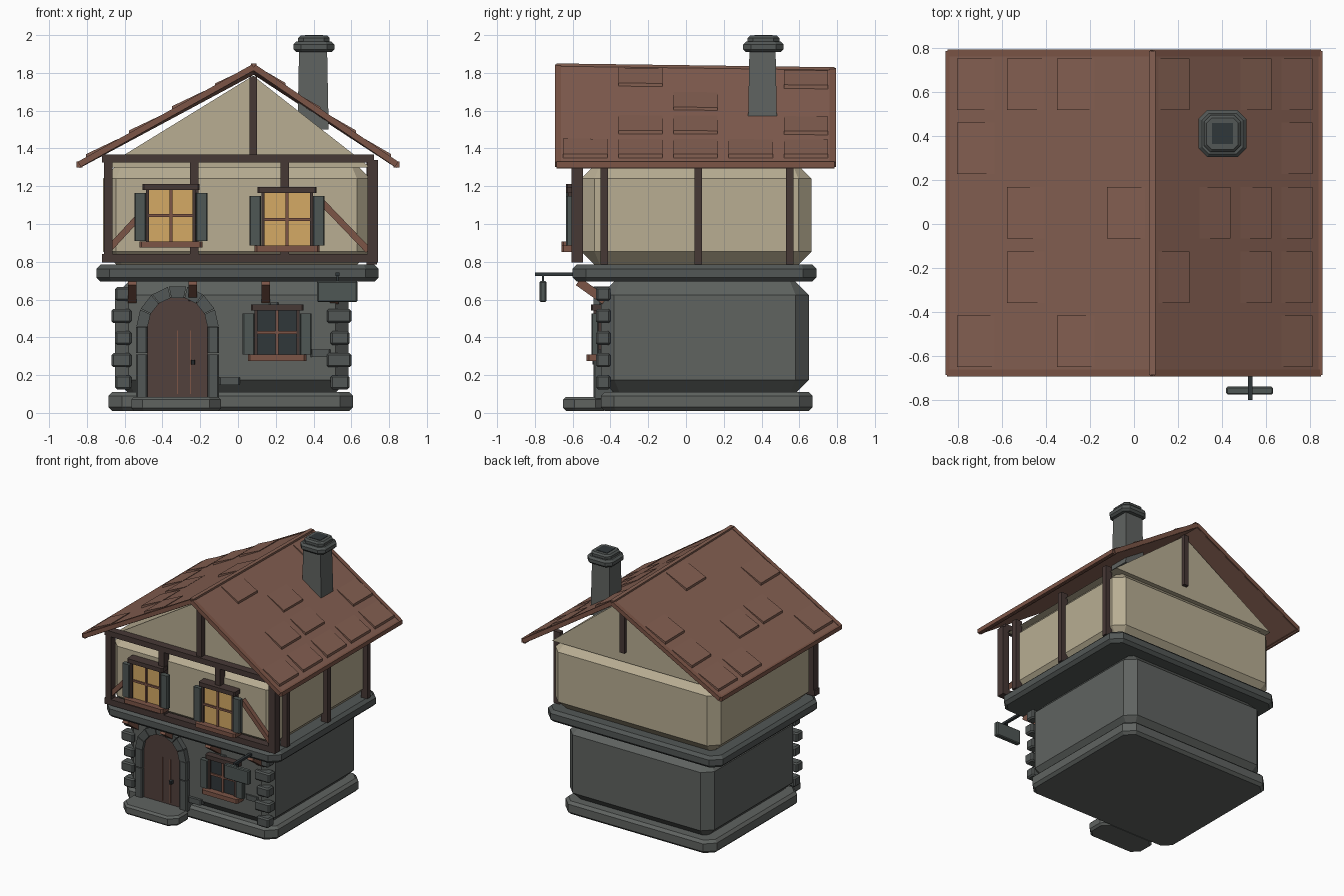
import bpy, bmesh, math
from mathutils import Vector, Matrix

old = bpy.data.objects.get("Cube")
if old:
    bpy.data.objects.remove(old)


def material(name, r, g, b):
    m = bpy.data.materials.new(name)
    m.use_nodes = True
    m.diffuse_color = (r, g, b, 1)
    m.node_tree.nodes["Principled BSDF"].inputs["Base Color"].default_value = (r, g, b, 1)
    return m


STONE = material("wall stone", .115, .125, .118)
BLOCK = material("trim stone", .085, .095, .092)
SHUTTER = material("shutter green grey", .078, .095, .09)
PLASTER = material("cream plaster", .48, .42, .29)
TIMBER = material("dark timber", .062, .04, .036)
DOOR = material("door wood", .085, .053, .045)
WARM = material("warm wood", .2, .09, .062)
ROOF = material("roof brown", .23, .115, .083)
AMBER = material("lit glass", .66, .4, .13)
DARK = material("dark glass", .03, .038, .042)


def finish(bm, name, mat):
    bmesh.ops.recalc_face_normals(bm, faces=bm.faces)
    mesh = bpy.data.meshes.new(name)
    bm.to_mesh(mesh)
    bm.free()
    mesh.materials.append(mat)
    ob = bpy.data.objects.new(name, mesh)
    bpy.context.collection.objects.link(ob)
    return ob


def bevel(bm, edges, size):
    bmesh.ops.bevel(bm, geom=edges, offset=size, segments=1, affect='EDGES', profile=.5)


def box(name, x, y, z, mat, corner=0, edge=0, taper=1):
    """Box from bounds; corner chamfers the uprights, edge the rims."""
    bm = bmesh.new()
    bmesh.ops.create_cube(bm, size=1)
    for v in bm.verts:
        k = taper if v.co.z > 0 else 1
        v.co = [(a + b) / 2 + c * (b - a) * s
                for (a, b), c, s in zip((x, y, z), v.co, (k, k, 1))]
    level = lambda e: abs(e.verts[0].co.z - e.verts[1].co.z) < 1e-4
    if corner:
        bevel(bm, [e for e in bm.edges if not level(e)], corner)
    if edge:
        bevel(bm, [e for e in bm.edges if level(e)], edge)
    return finish(bm, name, mat)


def beam(name, p, q, size, mat):
    p, q = Vector(p), Vector(q)
    turn = (q - p).to_track_quat('Z', 'Y').to_matrix().to_4x4()
    bm = bmesh.new()
    bmesh.ops.create_cube(bm, size=1, matrix=Matrix.Translation((p + q) / 2) @ turn
                          @ Matrix.Diagonal((size, size, (q - p).length, 1)))
    return finish(bm, name, mat)


def solid(name, points, shift, mat):
    """Polygon swept along a vector."""
    bm = bmesh.new()
    face = bm.faces.new([bm.verts.new(p) for p in points])
    new = bmesh.ops.extrude_face_region(bm, geom=[face], use_keep_orig=True)
    bmesh.ops.translate(bm, vec=shift, verts=[g for g in new["geom"]
                                              if isinstance(g, bmesh.types.BMVert)])
    return finish(bm, name, mat)


def profile(name, xz, y0, y1, mat):
    return solid(name, [(x, y0, z) for x, z in xz], (0, y1 - y0, 0), mat)


# Main masses
box("plinth", (-.685, .61), (-.45, .67), (.01, .11), STONE, .07, .02)
box("ground_wall", (-.65, .585), (-.45, .65), (.1, .7), STONE, .07, .075)
box("ledge", (-.75, .745), (-.6, .69), (.695, .785), BLOCK, .07, .022)
box("upper_wall", (-.715, .7), (-.555, .665), (.78, 1.315), PLASTER, .07, .075)
profile("gable", [(-.71, 1.3), (.7, 1.3), (.08, 1.785)], -.545, .64, PLASTER)

# Roof slabs, ridge and edge boards
RX, FRONT, BACK, EAVE = .083, -.685, .785, 1.33


def roof_point(side, t, y, lift=0):
    ridge = 1.845 - .02 * (y - FRONT) / (BACK - FRONT)
    end = .84 * side
    return Vector((RX + (end - RX) * t, y, ridge + (EAVE - ridge) * t + lift))


for side, word in ((-1, "right"), (1, "left")):
    corners = [roof_point(side, t, y) for t, y in ((0, FRONT), (1, FRONT), (1, BACK), (0, BACK))]
    solid(word + "_roof", corners, (0, 0, -.035), ROOF)
    for y, end in ((FRONT + .008, "front"), (BACK - .008, "back")):
        beam(word + "_" + end + "_edge_board", roof_point(side, 0, y, -.014),
             roof_point(side, 1, y, -.014), .032, WARM)
    beam(word + "_eave_board", roof_point(side, 1, FRONT, -.014),
         roof_point(side, 1, BACK, -.014), .032, WARM)
beam("ridge_board", roof_point(1, 0, FRONT, -.01), roof_point(1, 0, BACK, -.01), .03, ROOF)

# Raised tiles: columns run ridge to eave, rows run back to front
layout = {-1: ((3, 0), (2, 0), (1, 0), (3, 1), (2, 2), (0, 2), (2, 3), (3, 4), (1, 4)),
          1: ((0, 0), (2, 0), (3, 0), (3, 1), (1, 2), (2, 2), (3, 2), (0, 3), (2, 3), (3, 3), (3, 4))}
for side, cells in layout.items():
    for col, row in cells:
        t, y = .13 + .246 * col, .635 - .292 * row
        spots = ((-.093, -.117, .006), (.093, -.117, .02), (.093, .117, .02), (-.093, .117, .006))
        solid("roof_tile", [roof_point(side, t + a, y + b, c) for a, b, c in spots],
              (0, 0, -.025), ROOF)

# Chimney
box("chimney", (.315, .48), (.328, .482), (1.5, 1.92), STONE, taper=.9)
box("chimney_cap", (.293, .51), (.303, .517), (1.91, 1.965), BLOCK, .04, .015)
box("chimney_rim", (.318, .485), (.326, .494), (1.955, 1.997), BLOCK, .03, .012)
box("chimney_hole", (.355, .45), (.363, .458), (1.99, 2), DARK)

# Front timber frame
TY = (-.605, -.545)
box("top_beam", (-.72, .72), TY, (1.325, 1.367), TIMBER)
box("bottom_beam", (-.72, .74), TY, (.795, .84), TIMBER)
for x0, x1 in ((-.71, -.665), (-.255, -.21), (.225, .27), (.685, .74)):
    box("front_post", (x0, x1), TY, (.8, 1.34), TIMBER)
box("front_gable_post", (.06, .1), (-.59, -.53), (1.36, 1.78), TIMBER)
box("back_gable_post", (.06, .1), (.62, .668), (1.38, 1.78), TIMBER)
beam("right_brace", (-.69, -.575, .86), (-.45, -.575, 1.12), .034, WARM)
beam("left_brace", (.44, -.575, 1.12), (.69, -.575, .86), .034, WARM)
for y in (-.433, .065, .55):
    box("side_post", (.68, .735), (y - .02, y + .02), (.785, 1.34), TIMBER)


def window(label, x, z, y, half, height, glass):
    """Centre x, glass bottom z, glass plane y."""
    top, mid = z + height, z + height * .5
    box(label + "_glass", (x - half, x + half), (y, y + .06), (z, top), glass)
    box(label + "_upright_bar", (x - .008, x + .008), (y - .009, y), (z, top), WARM)
    box(label + "_cross_bar", (x - half, x + half), (y - .009, y), (mid - .008, mid + .008), WARM)
    box(label + "_lintel", (x - half - .024, x + half + .024), (y - .024, y + .05),
        (top - .004, top + .028), TIMBER, .008)
    box(label + "_sill", (x - half - .04, x + half + .04), (y - .048, y + .05),
        (z - .03, z + .003), WARM, .012)
    for s in (-1, 1):
        edge = x + s * (half - .004)
        box(label + "_jamb", (edge - .008, edge + .008), (y - .012, y + .05), (z, top), TIMBER)
        c = x + s * (half + .036)
        box(label + "_shutter", (c - .031, c + .031), (y - .022, y + .015),
            (z + .005, top - .02), SHUTTER, .006)


window("upper_right_window", -.355, .905, -.612, .127, .28, AMBER)
window("upper_left_window", .26, .882, -.612, .132, .285, AMBER)
window("lower_window", .207, .305, -.478, .115, .24, DARK)

# Arched door with stone surround and step
DX, DZ, R = -.32, .455, .162
arc = [(DX + R * math.cos(a), DZ + R * math.sin(a))
       for a in (math.pi * i / 14 for i in range(15))]
profile("door", [(DX - R, .07), (DX + R, .07)] + arc, -.466, -.38, DOOR)
for x in (DX, DX + .068):
    box("door_groove", (x - .003, x + .003), (-.47, -.46), (.1, .435), WARM)
box("door_knob", (-.25, -.227), (-.495, -.46), (.255, .28), DARK, .006)
for i in range(7):
    a0, a1 = (math.pi * (i + k) / 7 for k in (.03, .97))
    ring = [(r, a) for r, a in ((R - .004, a0), (.218, a0), (.218, a1), (R - .004, a1))]
    profile("arch_stone", [(DX + r * math.cos(a), DZ + r * math.sin(a)) for r, a in ring],
            -.49, -.39, BLOCK)
for s in (-1, 1):
    for z0, z1 in ((.075, .31), (.316, .455)):
        x = DX + s * .189
        box("door_jamb_stone", (x - .031, x + .031), (-.49, -.38), (z0, z1), BLOCK, .008)
box("door_step", (-.565, -.09), (-.65, -.42), (.01, .085), STONE, .06, .015)

# Corner blocks and loose wall stones
for i in range(5):
    z, wide = .162 + .117 * i, i % 2 * .02
    box("right_corner_block", (-.65 - wide, -.565), (-.476, -.4), (z - .037, z + .037), BLOCK, .01, .01)
    box("left_corner_block", (.49 - wide, .59 + wide / 2), (-.476, -.4), (z - .037, z + .037), BLOCK, .01, .01)
box("low_wall_stone", (-.1, .01), (-.47, -.37), (.147, .188), BLOCK, .008)
box("side_wall_stone", (.385, .49), (-.462, -.42), (.295, .335), BLOCK, .008)
box("high_wall_stone", (.165, .215), (-.46, -.42), (.56, .585), BLOCK, .008)

# Struts under the ledge
for x in (-.56, -.24, .147, .51):
    beam("ledge_strut", (x, -.57, .695), (x, -.43, .595), .046, WARM)

# Hanging sign
box("sign_bar", (.517, .538), (-.8, -.58), (.725, .743), DARK)
box("sign_board", (.418, .632), (-.775, -.738), (.587, .697), SHUTTER, .008, .006)
box("sign_hanger", (.522, .533), (-.762, -.751), (.69, .73), DARK)
